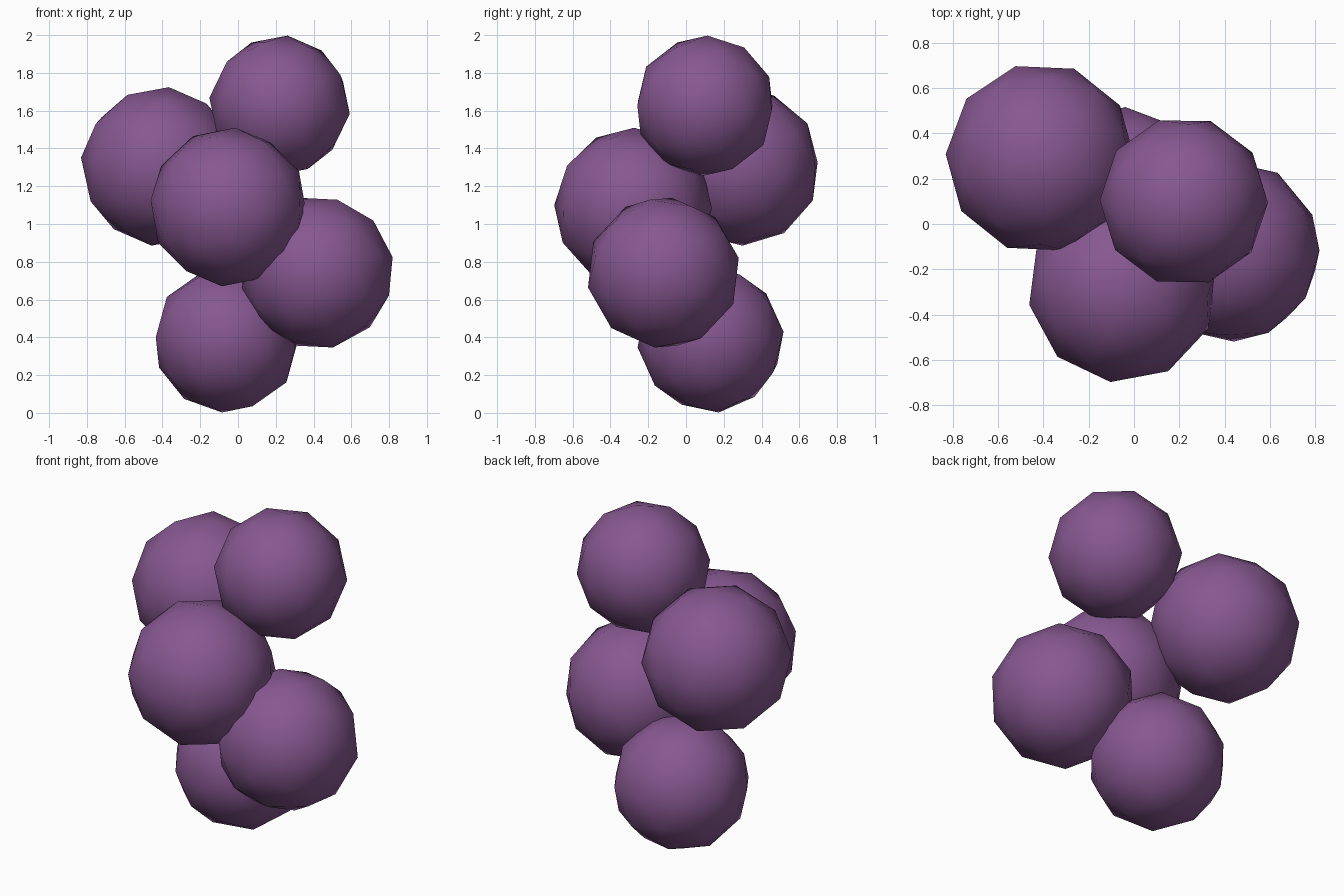
import bpy
from mathutils import Euler

if "Cube" in bpy.data.objects:
    bpy.data.objects.remove(bpy.data.objects["Cube"])

# single purple skin colour
purple = bpy.data.materials.new("grape purple")
purple.diffuse_color = (0.242, 0.098, 0.283, 1)
purple.use_nodes = True
purple.node_tree.nodes["Principled BSDF"].inputs["Base Color"].default_value = purple.diffuse_color


def berry(name, centre, radius, rotation):
    """Low-poly round berry, smooth shaded."""
    bpy.ops.mesh.primitive_ico_sphere_add(subdivisions=2, radius=radius, location=centre,
                                          rotation=Euler(rotation))
    obj = bpy.context.object
    obj.name = name
    obj.data.materials.append(purple)
    bpy.ops.object.shade_smooth()
    return obj


# cluster of five overlapping berries
berry("top_berry", (0.22, 0.10, 1.626), 0.374, (0.0, 0.12, 0.3))
berry("back_left_berry", (-0.412, 0.29, 1.305), 0.422, (0.1, 0.05, 0.9))
berry("front_berry", (-0.05, -0.28, 1.09), 0.421, (0.03, 0.08, 0.5))
berry("right_berry", (0.42, -0.12, 0.742), 0.407, (0.2, 0.25, 0.1))
berry("bottom_berry", (-0.06, 0.13, 0.388), 0.389, (0.1, -0.08, 1.2))
